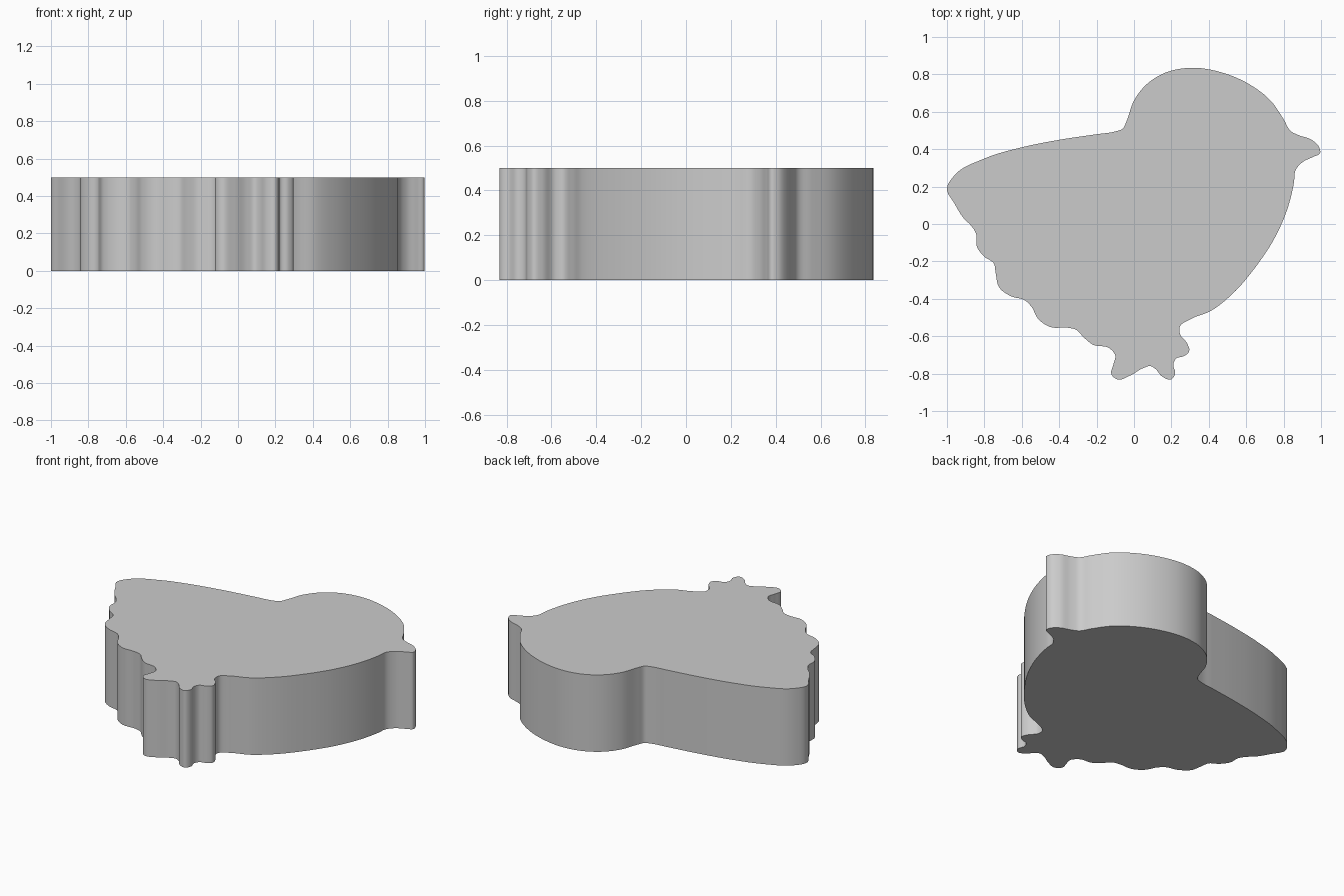
import bpy
import bmesh
import math
from mathutils import Vector
from mathutils.geometry import interpolate_bezier

THICKNESS = 0.5
STEPS_PER_SPAN = 6

default_cube = bpy.data.objects.get("Cube")
if default_cube:
    bpy.data.objects.remove(default_cube, do_unlink=True)

# Silhouette of the bird, clockwise from the tail tip, one list per body part
back = [(-1, .19), (-.96, .26), (-.8, .35), (-.6, .41), (-.4, .45),
        (-.2, .48), (-.1, .495), (-.06, .51)]
head = [(-.04, .55), (0, .66), (.06, .74), (.17, .81), (.31, .835),
        (.47, .81), (.62, .745), (.73, .66), (.8, .56), (.84, .495)]
beak = [(.88, .475), (.95, .45), (.99, .41), (.995, .38), (.96, .36),
        (.9, .33), (.865, .29)]
breast = [(.855, .22), (.82, .08), (.76, -.06), (.65, -.23), (.52, -.38),
          (.41, -.465), (.3, -.51), (.245, -.55)]
foot = [(.245, -.585), (.285, -.64), (.295, -.68), (.27, -.705),
        (.225, -.72), (.21, -.75), (.22, -.8), (.2, -.83), (.15, -.815),
        (.115, -.775), (.09, -.76), (.05, -.77), (-.02, -.81),
        (-.09, -.83), (-.12, -.805), (-.11, -.75), (-.1, -.705)]
feathers = [(-.13, -.665), (-.22, -.645), (-.27, -.605), (-.31, -.565),
            (-.35, -.555), (-.45, -.55), (-.51, -.51), (-.55, -.44),
            (-.58, -.41), (-.66, -.385), (-.72, -.34), (-.74, -.26),
            (-.75, -.21), (-.8, -.175), (-.84, -.12), (-.845, -.05),
            (-.87, -.01), (-.91, .03), (-.96, .11)]


def smooth_loop(points, steps):
    """Closed smooth curve through the points, with handles that suit each span."""
    knots = [Vector((x, y, 0)) for x, y in points]
    count = len(knots)
    tangents = []
    for i, knot in enumerate(knots):
        before = knot - knots[i - 1]
        after = knots[(i + 1) % count] - knot
        # the shorter neighbouring span has more say in the direction
        blend = before.normalized() * after.length + after.normalized() * before.length
        tangents.append(blend.normalized())
    loop = []
    for i, start in enumerate(knots):
        j = (i + 1) % count
        end = knots[j]
        reach = (end - start).length / 3
        span = interpolate_bezier(start, start + tangents[i] * reach,
                                  end - tangents[j] * reach, end, steps + 1)
        loop.extend(span[:-1])
    return loop


def make_material(name, color):
    material = bpy.data.materials.new(name)
    material.use_nodes = True
    material.diffuse_color = color
    shader = next(n for n in material.node_tree.nodes if n.type == 'BSDF_PRINCIPLED')
    shader.inputs["Base Color"].default_value = color
    return material


def extrude_outline(name, outline, height, material):
    """Solid slab standing on the ground with the given outline."""
    bm = bmesh.new()
    base = bm.faces.new([bm.verts.new(point) for point in outline])
    raised = bmesh.ops.extrude_face_region(bm, geom=[base], use_keep_orig=True)
    top = [v for v in raised["geom"] if isinstance(v, bmesh.types.BMVert)]
    bmesh.ops.translate(bm, verts=top, vec=(0, 0, height))
    bmesh.ops.recalc_face_normals(bm, faces=bm.faces)
    mesh = bpy.data.meshes.new(name)
    bm.to_mesh(mesh)
    bm.free()
    mesh.materials.append(material)
    obj = bpy.data.objects.new(name, mesh)
    bpy.context.collection.objects.link(obj)
    return obj


# Solid bird-shaped block
outline = smooth_loop(back + head + beak + breast + foot + feathers, STEPS_PER_SPAN)
grey = make_material("light grey", (0.6, 0.6, 0.6, 1))
bird = extrude_outline("bird_block", outline, THICKNESS, grey)

# Smooth wall, crisp rims
bpy.ops.object.select_all(action='DESELECT')
bird.select_set(True)
bpy.context.view_layer.objects.active = bird
bpy.ops.object.shade_smooth_by_angle(angle=math.radians(30))
